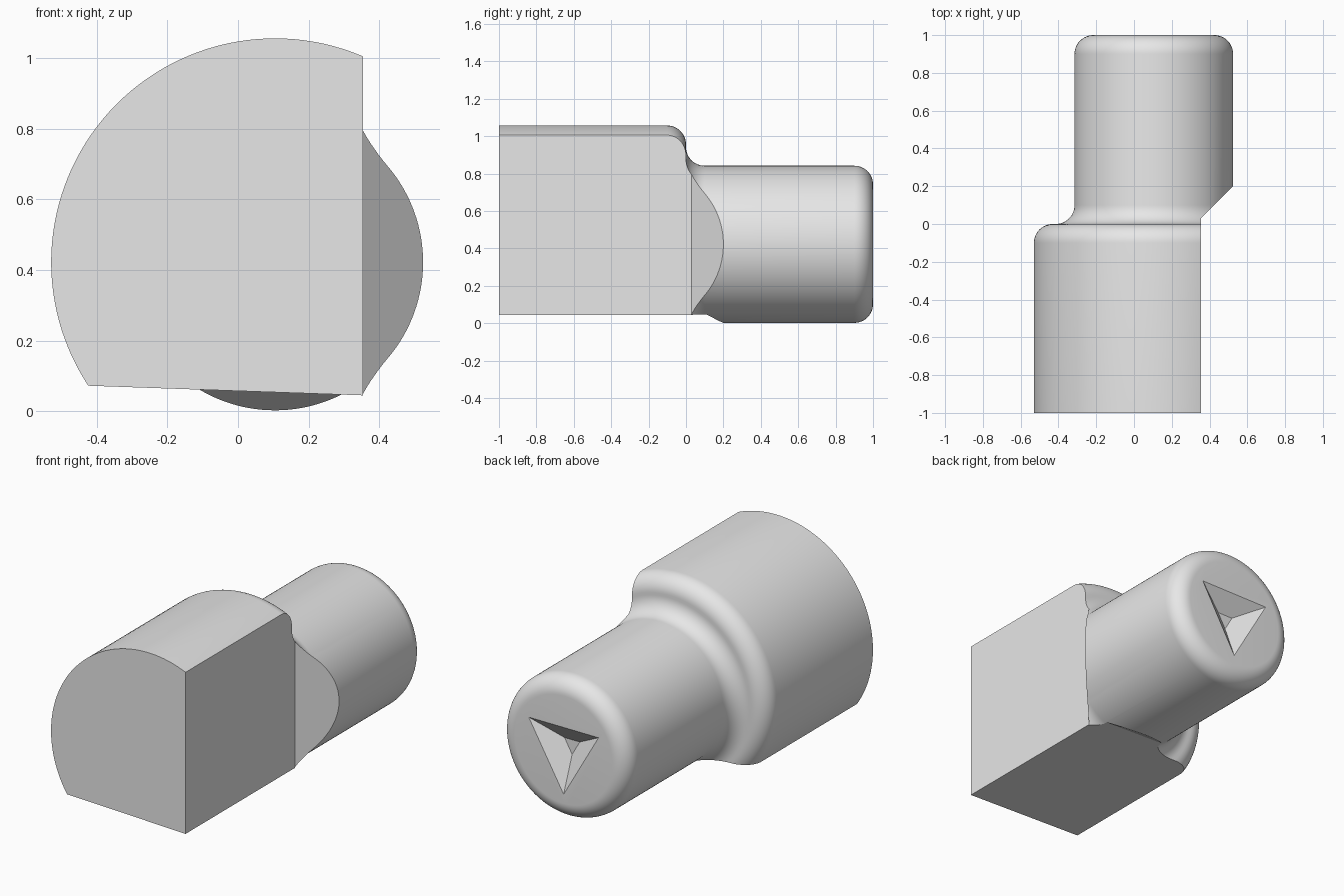
import bpy, bmesh
from math import sin, cos, pi, radians
from mathutils import Vector

if "Cube" in bpy.data.objects:
    bpy.data.objects.remove(bpy.data.objects["Cube"], do_unlink=True)

AXIS_X, AXIS_Z = 0.105, 0.422
BIG, SMALL, FILLET = 0.635, 0.42, 0.1

grey = bpy.data.materials.new("plain_grey")
grey.use_nodes = True
colour = (0.8, 0.8, 0.8, 1)
grey.diffuse_color = colour
grey.node_tree.nodes["Principled BSDF"].inputs["Base Color"].default_value = colour


def loft(name, rings):
    """Solid skinned over matching closed rings, capped at both ends."""
    bm = bmesh.new()
    loops = [[bm.verts.new(p) for p in ring] for ring in rings]
    n = len(loops[0])
    for a, b in zip(loops, loops[1:]):
        for i in range(n):
            j = (i + 1) % n
            bm.faces.new((a[i], a[j], b[j], b[i]))
    bm.faces.new(loops[0])
    bm.faces.new(loops[-1])
    bmesh.ops.recalc_face_normals(bm, faces=bm.faces)
    mesh = bpy.data.meshes.new(name)
    bm.to_mesh(mesh)
    bm.free()
    mesh.materials.append(grey)
    ob = bpy.data.objects.new(name, mesh)
    bpy.context.collection.objects.link(ob)
    return ob


def ring(y, r, sides, start=0.0):
    """Circle or polygon around the shaft axis."""
    angles = [start + 2 * pi * i / sides for i in range(sides)]
    return [Vector((AXIS_X + r * cos(a), y, AXIS_Z + r * sin(a))) for a in angles]


def arc(cy, cr, start, end, steps=12):
    """Quarter fillet as (y, radius) pairs."""
    angles = [radians(start + (end - start) * i / steps) for i in range(steps + 1)]
    return [(cy + FILLET * cos(a), cr + FILLET * sin(a)) for a in angles]


# Stepped shaft with rounded shoulder, fillet and rounded end
profile = [(-1, BIG)]
profile += arc(-FILLET, BIG - FILLET, 90, 0)
profile += arc(FILLET, SMALL + FILLET, 180, 270)
profile += arc(1 - FILLET, SMALL - FILLET, 90, 0)
shaft = loft("stepped_shaft", [ring(y, r, 144) for y, r in profile])

# Side flat with a sloped run-out
side = [(0.355, -1.2), (0.355, 0.03), (0.655, 0.33), (1, 0.33), (1, -1.2)]
side_cutter = loft("side_flat_cutter",
                   [[(x, y, z) for x, y in side] for z in (-1, 2)])

# Slightly tilted lower flat with a shallow run-out
under = [(-1.2, 0), (0.11, 0), (0.41, -0.17), (0.41, -0.7), (-1.2, -0.7)]
under_cutter = loft("lower_flat_cutter",
                    [[(x, y, z) for y, z in under] for x in (-1.5, 1.5)])
under_cutter.location.z = 0.057
under_cutter.rotation_euler.y = 0.035

# Three-sided tapering recess in the end face
dimple_cutter = loft("end_recess_cutter",
                     [ring(1.02, 0.317, 3, -pi / 2), ring(0.92, 0.058, 3, -pi / 2)])

for cutter in (side_cutter, under_cutter, dimple_cutter):
    cutter.hide_render = True
    mod = shaft.modifiers.new(cutter.name, "BOOLEAN")
    mod.operation = "DIFFERENCE"
    mod.solver = "EXACT"
    mod.object = cutter

# Bake the cuts and tidy up
bpy.ops.object.select_all(action="DESELECT")
bpy.context.view_layer.objects.active = shaft
shaft.select_set(True)
for mod in list(shaft.modifiers):
    bpy.ops.object.modifier_apply(modifier=mod.name)
for cutter in (side_cutter, under_cutter, dimple_cutter):
    bpy.data.objects.remove(cutter, do_unlink=True)
bpy.ops.object.shade_smooth_by_angle(angle=radians(25))
